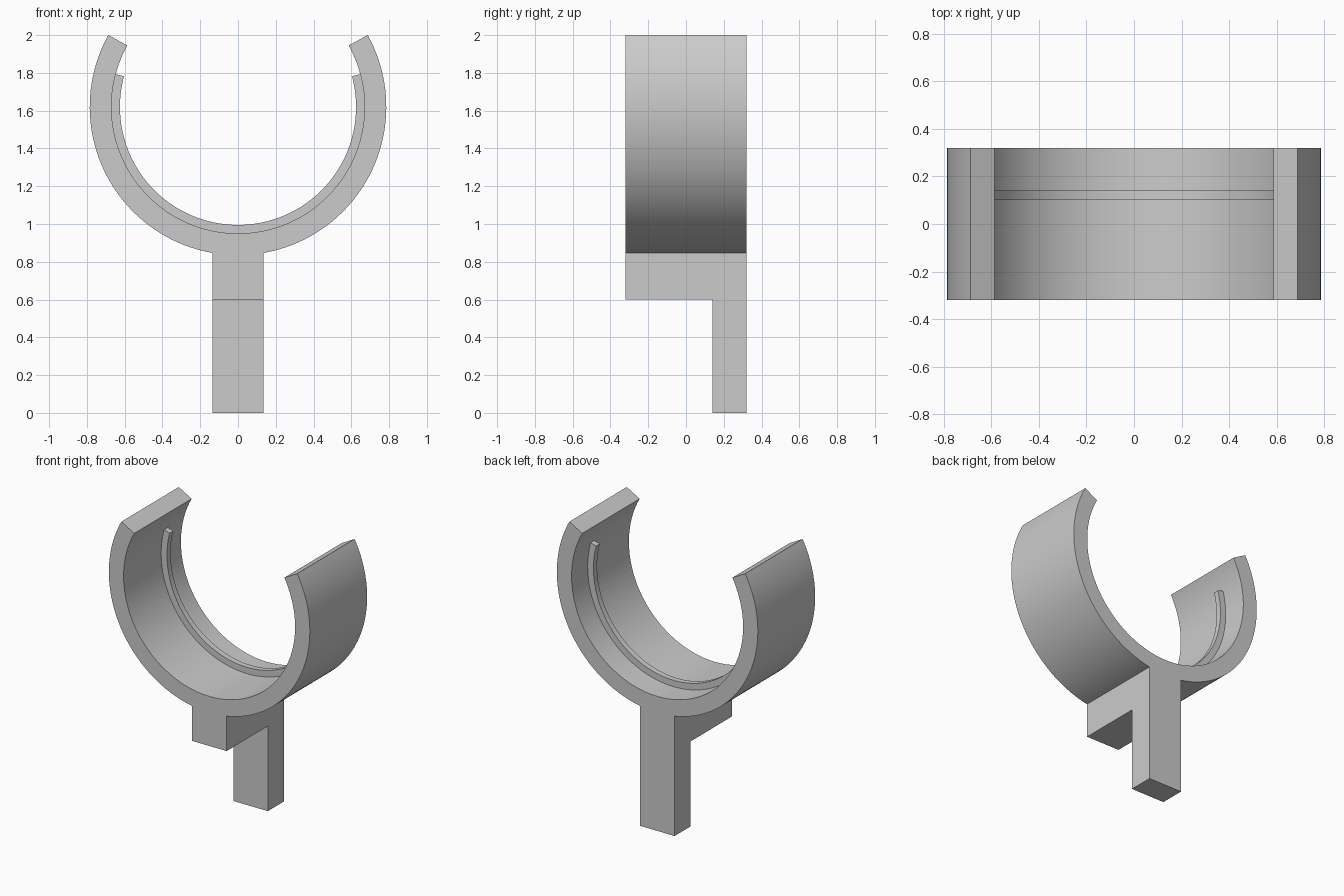
import bpy, bmesh
from math import sin, cos, asin, radians, degrees
from mathutils import Vector

CENTER_Z = 1.62
OUTER, INNER, RIB = 0.785, 0.67, 0.625
HALF_DEPTH = 0.32
STEM = 0.135
STEP_Y, STEP_Z = 0.14, 0.6

cube = bpy.data.objects.get("Cube")
if cube:
    bpy.data.objects.remove(cube, do_unlink=True)

grey = bpy.data.materials.new("plain grey")
grey.use_nodes = True
COLOR = (0.6, 0.6, 0.6, 1)
grey.diffuse_color = COLOR
grey.node_tree.nodes["Principled BSDF"].inputs["Base Color"].default_value = COLOR


def arc(radius, start, end, steps):
    """Points on an arc in the xz plane, angles in degrees."""
    angles = [radians(start + (end - start) * i / steps) for i in range(steps + 1)]
    return [(radius * cos(a), CENTER_Z + radius * sin(a)) for a in angles]


def extrude_profile(outline, y0, y1):
    """Solid made by sweeping an xz outline from y0 to y1."""
    bm = bmesh.new()
    face = bm.faces.new([bm.verts.new((x, y0, z)) for x, z in outline])
    swept = bmesh.ops.extrude_face_region(bm, geom=[face], use_keep_orig=True)
    verts = [v for v in swept["geom"] if isinstance(v, bmesh.types.BMVert)]
    bmesh.ops.translate(bm, verts=verts, vec=(0, y1 - y0, 0))
    bmesh.ops.recalc_face_normals(bm, faces=bm.faces)
    return bm


def finish(bm, name):
    bmesh.ops.recalc_face_normals(bm, faces=bm.faces)
    mesh = bpy.data.meshes.new(name)
    bm.to_mesh(mesh)
    bm.free()
    mesh.materials.append(grey)
    obj = bpy.data.objects.new(name, mesh)
    bpy.context.collection.objects.link(obj)
    bpy.ops.object.select_all(action="DESELECT")
    obj.select_set(True)
    bpy.context.view_layer.objects.active = obj
    bpy.ops.object.shade_smooth_by_angle(angle=radians(30))


# Open ring with the neck under it, in one outline
neck = degrees(asin(STEM / OUTER))
outline = arc(OUTER, 29, neck - 90, 48)
outline += [(STEM, STEP_Z), (-STEM, STEP_Z)]
outline += arc(OUTER, -90 - neck, -209, 48)
outline += arc(INNER, -209, 29, 96)
clip = extrude_profile(outline, -HALF_DEPTH, HALF_DEPTH)

# Post: the back part of the neck's underside drawn down to the floor
under = [f for f in clip.faces if f.normal.z < -0.99
         and abs(f.calc_center_median().z - STEP_Z) < 0.001]
edges = [e for f in under for e in f.edges]
bmesh.ops.bisect_plane(clip, geom=under + edges + [v for f in under for v in f.verts],
                       plane_co=(0, STEP_Y, 0), plane_no=(0, 1, 0))
back = [f for f in clip.faces if f.calc_center_median().y > STEP_Y
        and abs(f.calc_center_median().z - STEP_Z) < 0.001]
post = bmesh.ops.extrude_face_region(clip, geom=back)
bmesh.ops.translate(clip, vec=Vector((0, 0, -STEP_Z)),
                    verts=[v for v in post["geom"] if isinstance(v, bmesh.types.BMVert)])
bmesh.ops.dissolve_limit(clip, angle_limit=radians(0.5),
                         verts=clip.verts, edges=clip.edges)
finish(clip, "ring_clip_with_post")

# Thin raised rib along the inside of the ring
rib_outline = arc(RIB, 15, -195, 90) + arc(INNER + 0.01, -195, 15, 90)
finish(extrude_profile(rib_outline, 0.1, STEP_Y), "inner_rib")
